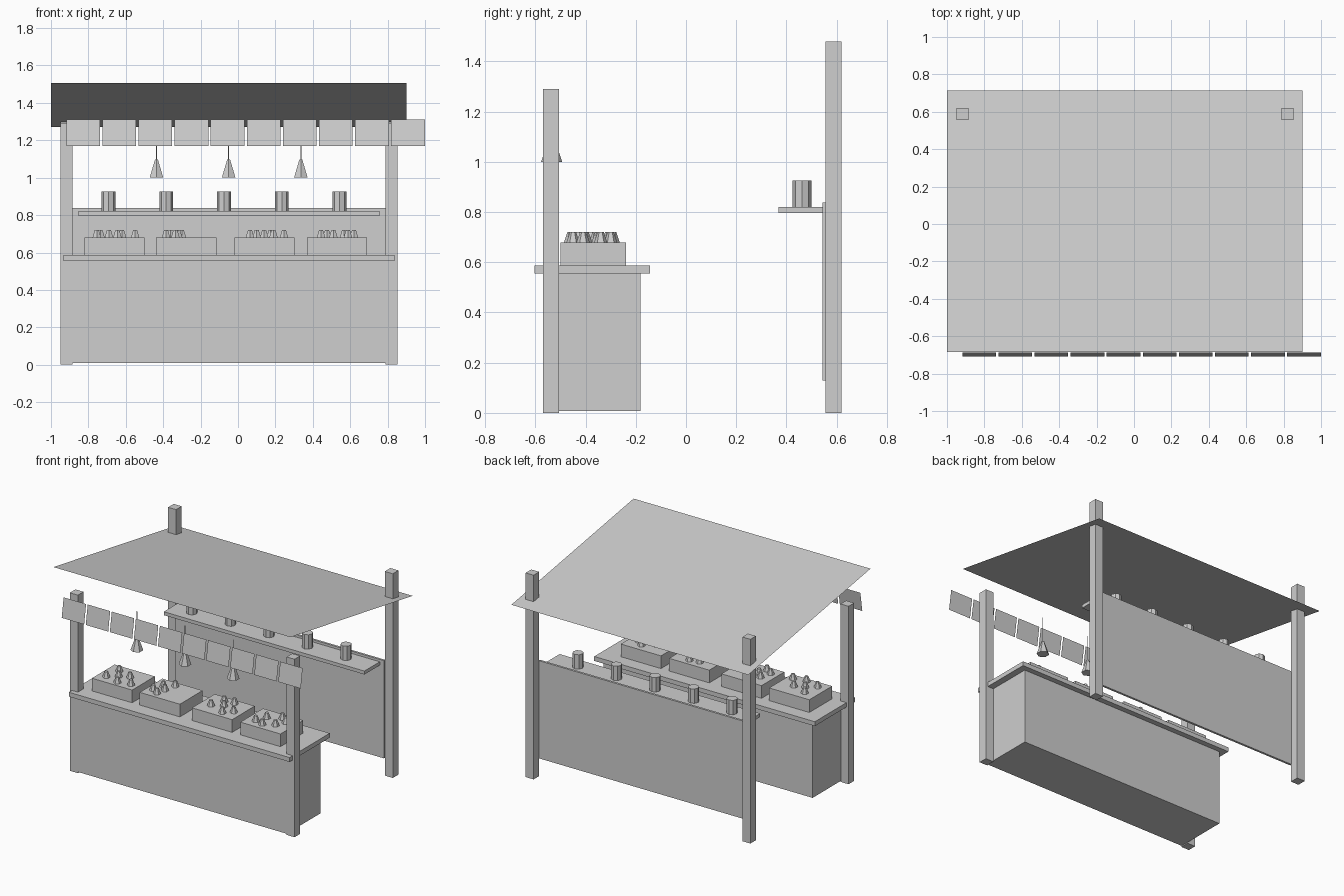
import bpy, bmesh, math

if "Cube" in bpy.data.objects:
    bpy.data.objects.remove(bpy.data.objects["Cube"])

grey = bpy.data.materials.new("plain grey")
grey.diffuse_color = (0.62, 0.62, 0.62, 1)
grey.use_nodes = True
grey.node_tree.nodes["Principled BSDF"].inputs["Base Color"].default_value = grey.diffuse_color


def finish(name, bm):
    me = bpy.data.meshes.new(name)
    bm.to_mesh(me)
    bm.free()
    me.materials.append(grey)
    ob = bpy.data.objects.new(name, me)
    bpy.context.collection.objects.link(ob)
    return ob


def box(name, x0, x1, y0, y1, z0, z1):
    bm = bmesh.new()
    bmesh.ops.create_cube(bm, size=1)
    for v in bm.verts:
        v.co = ((x0 + x1) / 2 + v.co.x * (x1 - x0),
                (y0 + y1) / 2 + v.co.y * (y1 - y0),
                (z0 + z1) / 2 + v.co.z * (z1 - z0))
    return finish(name, bm)


def frustum(name, x, y, z0, z1, r0, r1, sides):
    # first vertex points along +y
    bm = bmesh.new()
    rings = []
    for r, z in ((r0, z0), (r1, z1)):
        rings.append([bm.verts.new((x + r * math.sin(2 * math.pi * i / sides),
                                    y + r * math.cos(2 * math.pi * i / sides), z))
                      for i in range(sides)])
    bm.faces.new(rings[0])
    bm.faces.new(rings[1][::-1])
    for i in range(sides):
        j = (i + 1) % sides
        bm.faces.new((rings[0][i], rings[1][i], rings[1][j], rings[0][j]))
    bmesh.ops.recalc_face_normals(bm, faces=bm.faces)
    return finish(name, bm)


def sheet(name, x0, x1, ya, za, yb, zb):
    # single-sided quad, from edge a to edge b
    bm = bmesh.new()
    bm.faces.new([bm.verts.new(c) for c in
                  ((x0, ya, za), (x1, ya, za), (x1, yb, zb), (x0, yb, zb))])
    return finish(name, bm)


# Corner posts
for side, x in (("left", -0.918), ("right", 0.82)):
    box(f"front_post_{side}", x - 0.032, x + 0.032, -0.569, -0.505, 0, 1.29)
    box(f"back_post_{side}", x - 0.032, x + 0.032, 0.556, 0.62, 0, 1.48)

# Counter and its top board
box("counter", -0.888, 0.788, -0.568, -0.182, 0.008, 0.556)
box("counter_top", -0.933, 0.836, -0.604, -0.143, 0.555, 0.587)

# Back panel with shelf
box("back_panel", -0.888, 0.79, 0.544, 0.56, 0.13, 0.838)
box("shelf", -0.853, 0.756, 0.368, 0.546, 0.796, 0.821)

# Jars on the shelf
for i in range(5):
    frustum(f"jar_{i}", -0.693 + 0.309 * i, 0.462, 0.82, 0.925, 0.037, 0.037, 8)

# Produce crates with small lumps of produce on top
crates = [
    (-0.66, [(-0.755, -0.43), (-0.735, -0.31), (-0.69, -0.38),
             (-0.645, -0.46), (-0.62, -0.35), (-0.55, -0.44)]),
    (-0.277, [(-0.385, -0.42), (-0.36, -0.34), (-0.335, -0.45),
              (-0.32, -0.38), (-0.30, -0.29)]),
    (0.142, [(0.064, -0.40), (0.10, -0.30), (0.14, -0.36),
             (0.175, -0.29), (0.19, -0.45), (0.246, -0.40)]),
    (0.53, [(0.444, -0.43), (0.476, -0.35), (0.51, -0.45),
            (0.567, -0.30), (0.588, -0.41), (0.62, -0.34)]),
]
for i, (cx, lumps) in enumerate(crates):
    box(f"crate_{i}", cx - 0.161, cx + 0.161, -0.50, -0.24, 0.587, 0.679)
    for j, (x, y) in enumerate(lumps):
        frustum(f"produce_{i}_{j}", x, y, 0.677, 0.721, 0.027, 0.012, 6)

# Sloping roof cloth, high at the front
sheet("roof_cloth", -1.0, 0.9, -0.685, 1.507, 0.715, 1.272)

# Hanging valance flaps
for i in range(10):
    c = -0.828 + 0.193 * i
    sheet(f"valance_flap_{i}", c - 0.09, c + 0.09, -0.708, 1.17, -0.686, 1.31)

# Hanging lamps
for i in range(3):
    x = -0.436 + 0.386 * i
    frustum(f"lamp_shade_{i}", x, -0.535, 1.0, 1.097, 0.042, 0.009, 6)
    frustum(f"lamp_cord_{i}", x, -0.535, 1.09, 1.28, 0.003, 0.003, 4)
